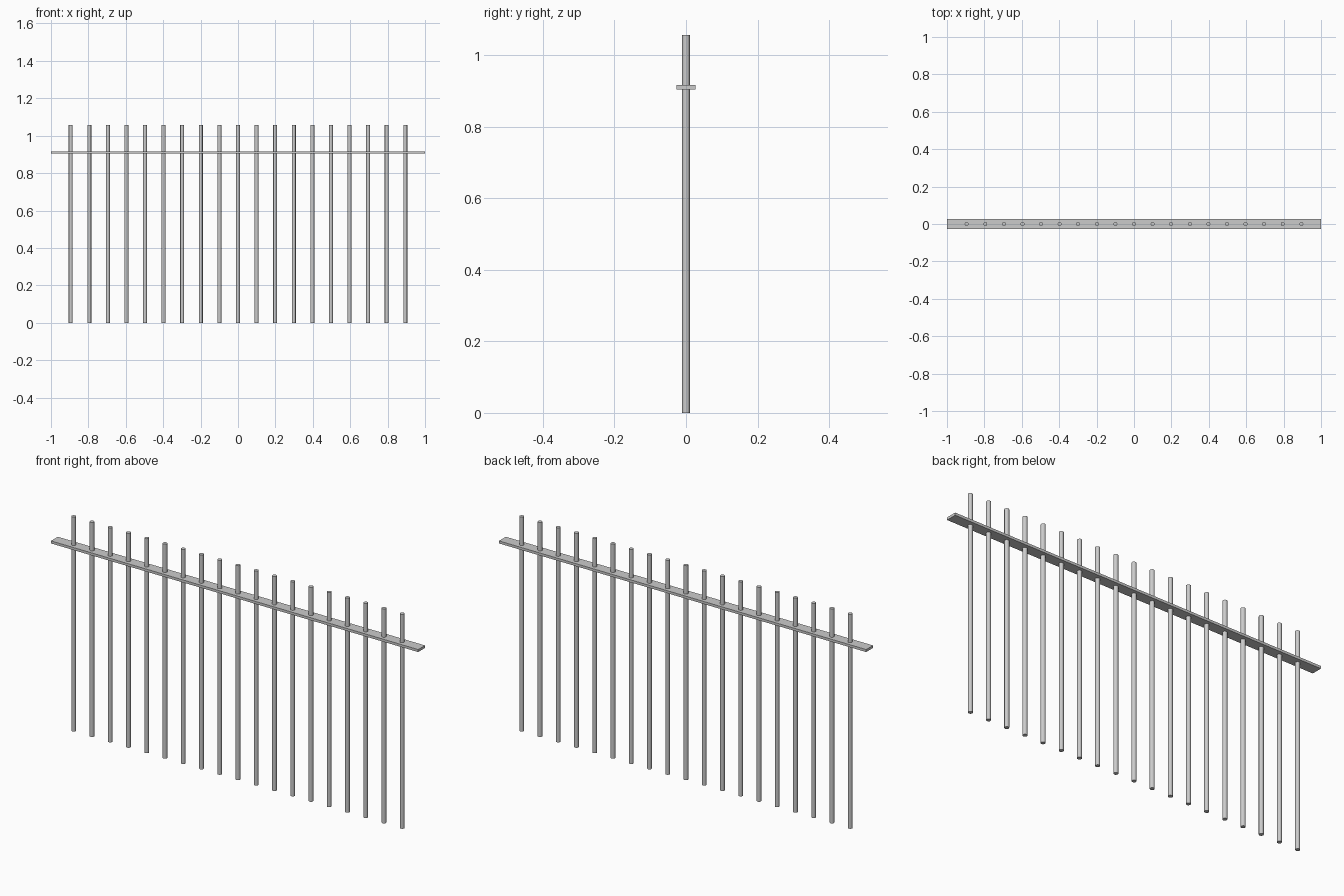
import bpy
import math

if "Cube" in bpy.data.objects:
    bpy.data.objects.remove(bpy.data.objects["Cube"])

BAR_COUNT = 19
SPACING = 0.0994
BAR_HEIGHT = 1.056
BAR_RADIUS = 0.0106
RAIL_SIZE = (2.0, 0.053, 0.0125)
RAIL_Z = 0.91

# Flat horizontal rail
bpy.ops.mesh.primitive_cube_add(size=1, location=(0, 0, RAIL_Z))
rail = bpy.context.object
rail.name = "rail"
rail.scale = RAIL_SIZE
bpy.ops.object.transform_apply(location=False, rotation=False, scale=True)

# Round upright bars passing through the rail
for i in range(BAR_COUNT):
    x = (i - (BAR_COUNT - 1) / 2) * SPACING
    bpy.ops.mesh.primitive_cylinder_add(
        vertices=16, radius=BAR_RADIUS, depth=BAR_HEIGHT,
        location=(x, 0, BAR_HEIGHT / 2))
    bpy.context.object.name = f"upright_bar_{i + 1}"
    bpy.ops.object.shade_smooth_by_angle(angle=math.radians(30))
